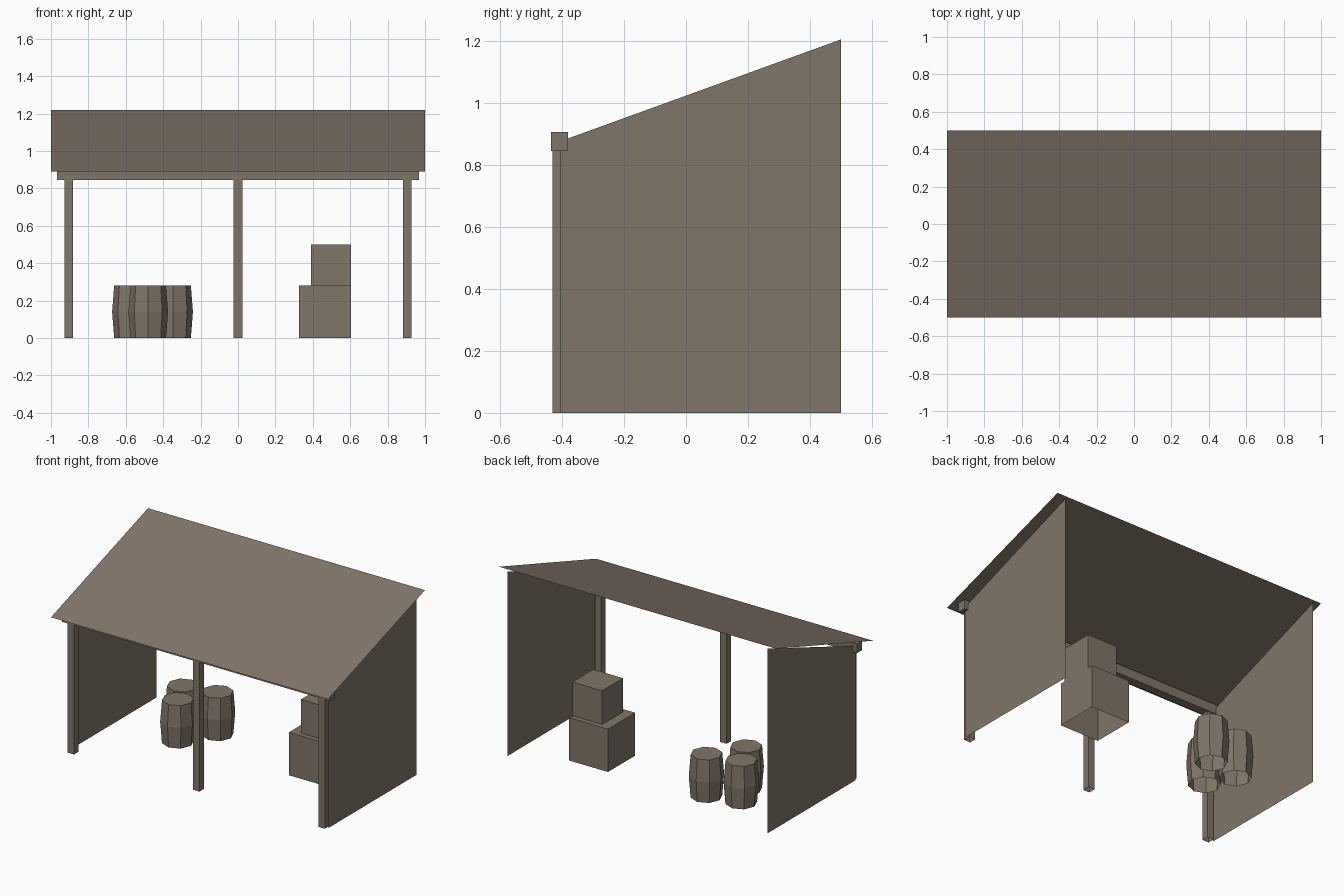
import bpy, bmesh
from math import cos, sin, pi

if "Cube" in bpy.data.objects:
    bpy.data.objects.remove(bpy.data.objects["Cube"])

wood = bpy.data.materials.new("weathered_wood")
wood.diffuse_color = (0.22, 0.18, 0.14, 1)
wood.use_nodes = True
wood.node_tree.nodes["Principled BSDF"].inputs["Base Color"].default_value = wood.diffuse_color


def make(name, verts, faces):
    me = bpy.data.meshes.new(name)
    me.from_pydata(verts, [], faces)
    me.materials.append(wood)
    ob = bpy.data.objects.new(name, me)
    bpy.context.collection.objects.link(ob)
    return ob


def box(name, x, y, z, open_bottom=False):
    """Box from (min, max) ranges; parts that stand on something have no underside."""
    verts = [(a, b, c) for c in z for b in y for a in x]
    faces = [(4, 5, 7, 6), (0, 1, 5, 4), (1, 3, 7, 5), (3, 2, 6, 7), (2, 0, 4, 6)]
    if not open_bottom:
        faces.append((0, 2, 3, 1))
    return make(name, verts, faces)


def barrel(name, cx, cy, n=8):
    """Eight-sided bulging barrel built from three rings."""
    rings = [(0.095, 0), (0.106, 0.14), (0.095, 0.28)]
    verts = [(cx + r * cos(2 * pi * i / n), cy + r * sin(2 * pi * i / n), z)
             for r, z in rings for i in range(n)]
    faces = [(k * n + i, k * n + (i + 1) % n, (k + 1) * n + (i + 1) % n, (k + 1) * n + i)
             for k in range(2) for i in range(n)]
    faces.append(tuple(range(2 * n, 3 * n)))
    return make(name, verts, faces)


# Single-sheet sloping roof
make("roof", [(-1, -0.5, 0.89), (1, -0.5, 0.89), (1, 0.5, 1.22), (-1, 0.5, 1.22)],
     [(0, 1, 2, 3)])

# Thin side walls with sloped tops
for name, x, order in (("left_wall", -0.94, (3, 2, 1, 0)), ("right_wall", 0.94, (0, 1, 2, 3))):
    make(name, [(x, -0.407, 0), (x, 0.5, 0), (x, 0.5, 1.205), (x, -0.407, 0.876)], [order])

# Front beam and posts
box("front_beam", (-0.967, 0.967), (-0.435, -0.38), (0.845, 0.906))
for name, x in (("left_post", -0.905), ("middle_post", 0), ("right_post", 0.905)):
    box(name, (x - 0.023, x + 0.023), (-0.431, -0.385), (0, 0.846), True)

# Stacked crates
box("lower_crate", (0.325, 0.605), (0.06, 0.34), (0, 0.28), True)
box("upper_crate", (0.39, 0.605), (0.092, 0.307), (0.28, 0.5), True)

# Barrel cluster
for i, (x, y) in enumerate([(-0.567, 0.24), (-0.48, 0.065), (-0.347, 0.285)]):
    barrel(f"barrel_{i + 1}", x, y)
